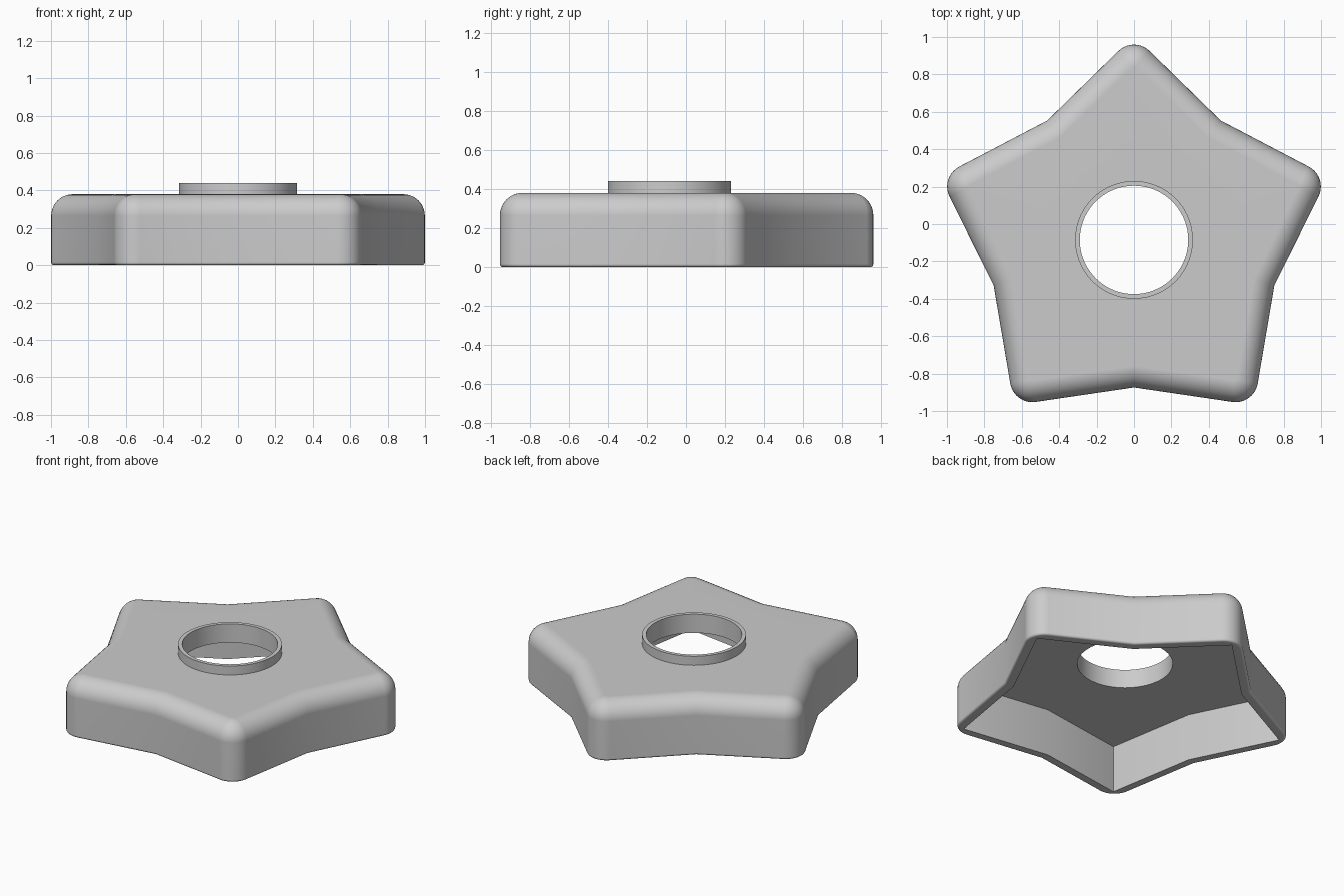
import bpy, bmesh, math
from math import sin, cos, pi

cube = bpy.data.objects.get("Cube")
if cube:
    bpy.data.objects.remove(cube, do_unlink=True)

CENTRE_Y = -0.085
TIP, DENT = 1.092, 0.789        # radii of the sharp star outline
ROUND = 0.12                    # radius of the rounded tips
TOP, CEILING, WALL = 0.38, 0.315, 0.06
FILLET, FOOT = 0.115, 0.015     # top and bottom edge rounding
HOLE, COLLAR, COLLAR_TOP = 0.29, 0.315, 0.44
STEP = pi / 5

# Angles between the star's wall and the radial lines at tip and dent
tip_angle = math.atan2(DENT * sin(STEP), TIP - DENT * cos(STEP))
dent_angle = pi - STEP - tip_angle

grey = bpy.data.materials.new("plain grey")
grey.use_nodes = True
colour = (0.6, 0.6, 0.6, 1)
grey.diffuse_color = colour
grey.node_tree.nodes["Principled BSDF"].inputs["Base Color"].default_value = colour


def polar(radius, angle):
    return radius * cos(angle), radius * sin(angle)


def star(inset, rounded=True, arc_steps=10):
    """Star outline moved inwards, with rounded or sharp tips."""
    points = []
    for i in range(5):
        a = pi / 2 + 2 * i * STEP
        if rounded:
            cx, cy = polar(TIP - ROUND / sin(tip_angle), a)
            half = pi / 2 - tip_angle
            for k in range(arc_steps + 1):
                dx, dy = polar(ROUND - inset, a - half + 2 * half * k / arc_steps)
                points.append((cx + dx, cy + dy))
        else:
            points.append(polar(TIP - inset / sin(tip_angle), a))
        points.append(polar(DENT - inset / sin(dent_angle), a + STEP))
    return points


def circle(radius, count=72):
    return [polar(radius, 2 * pi * i / count) for i in range(count)]


def add_loop(bm, points, z):
    verts = [bm.verts.new((x, y + CENTRE_Y, z)) for x, y in points]
    n = len(verts)
    return verts, [bm.edges.new((verts[i], verts[(i + 1) % n])) for i in range(n)]


def loft(bm, outlines):
    """Skin a stack of (points, z) outlines; return its end loops' edges."""
    loops = [add_loop(bm, p, z) for p, z in outlines]
    for (a, _), (b, _) in zip(loops, loops[1:]):
        n = len(a)
        for i in range(n):
            j = (i + 1) % n
            bm.faces.new((a[i], a[j], b[j], b[i]))
    return loops[0][1], loops[-1][1]


def fill(bm, *edge_loops):
    edges = [e for loop in edge_loops for e in loop]
    bmesh.ops.triangle_fill(bm, edges=edges, use_beauty=True)


def finish(bm, name):
    bmesh.ops.recalc_face_normals(bm, faces=bm.faces[:])
    mesh = bpy.data.meshes.new(name)
    bm.to_mesh(mesh)
    bm.free()
    mesh.materials.append(grey)
    obj = bpy.data.objects.new(name, mesh)
    bpy.context.collection.objects.link(obj)
    bpy.ops.object.select_all(action='DESELECT')
    obj.select_set(True)
    bpy.context.view_layer.objects.active = obj
    bpy.ops.object.shade_smooth_by_angle(angle=math.radians(35))
    normals = obj.modifiers.new("flat_face_normals", 'WEIGHTED_NORMAL')
    normals.keep_sharp = True
    return obj


# Star shell: outer wall with rounded edges, hollow underneath
bm = bmesh.new()
outer = []
for k in range(5):
    t = k / 4 * pi / 2
    outer.append((star(FOOT * (1 - sin(t))), FOOT * (1 - cos(t))))
for k in range(11):
    t = k / 10 * pi / 2
    outer.append((star(FILLET * (1 - cos(t))), TOP - FILLET * (1 - sin(t))))
foot_edge, top_edge = loft(bm, outer)
cavity = star(WALL, rounded=False)
rim_edge, ceiling_edge = loft(bm, [(cavity, 0), (cavity, CEILING)])
fill(bm, foot_edge, rim_edge)
fill(bm, top_edge, add_loop(bm, circle(COLLAR), TOP)[1])
fill(bm, ceiling_edge, add_loop(bm, circle(HOLE), CEILING)[1])
finish(bm, "star_shell")

# Collar: thin raised ring whose inside lines the hole
bm = bmesh.new()
loft(bm, [(circle(COLLAR), TOP), (circle(COLLAR), COLLAR_TOP),
          (circle(HOLE), COLLAR_TOP), (circle(HOLE), CEILING)])
finish(bm, "collar")
